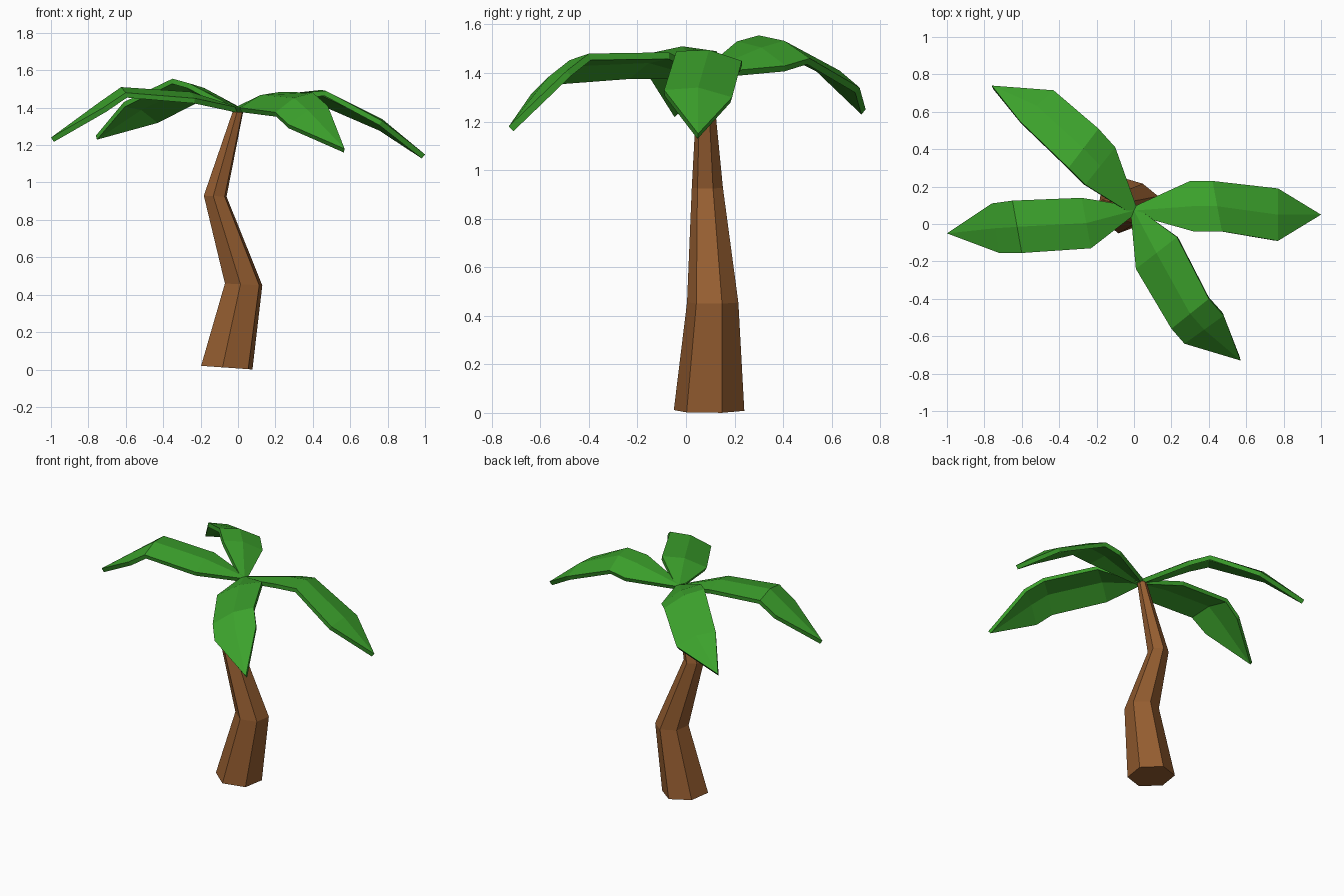
import bpy, bmesh
from math import cos, sin, radians
from mathutils import Vector

if "Cube" in bpy.data.objects:
    bpy.data.objects.remove(bpy.data.objects["Cube"])


def material(name, color):
    m = bpy.data.materials.new(name)
    m.diffuse_color = color
    m.use_nodes = True
    m.node_tree.nodes["Principled BSDF"].inputs["Base Color"].default_value = m.diffuse_color
    return m


def finish(bm, name, mat):
    mesh = bpy.data.meshes.new(name)
    bm.to_mesh(mesh)
    bm.free()
    mesh.materials.append(mat)
    ob = bpy.data.objects.new(name, mesh)
    bpy.context.collection.objects.link(ob)
    return ob


bark = material("bark", (0.30, 0.11, 0.03, 1))
green = material("leaf_green", (0.045, 0.36, 0.025, 1))

# Trunk: six-sided tapering rings along a crooked path (x, y, z, radius, tilt in x)
rings = [(-0.06, 0.095, 0.01, 0.147, -0.07),
         (0.03, 0.11, 0.455, 0.107, -0.05),
         (-0.122, 0.088, 0.927, 0.065, -0.04),
         (0.0, 0.078, 1.38, 0.03, 0.0)]
bm = bmesh.new()
loops = []
for x, y, z, r, tilt in rings:
    loop = []
    for k in range(6):
        a = radians(21 + 60 * k)
        dx, dy = r * cos(a), r * sin(a)
        loop.append(bm.verts.new((x + dx, y + dy, z + tilt * dx)))
    loops.append(loop)
for lo, hi in zip(loops, loops[1:]):
    for k in range(6):
        n = (k + 1) % 6
        bm.faces.new((lo[k], lo[n], hi[n], hi[k]))
bm.faces.new(loops[0][::-1])
bm.faces.new(loops[-1])
finish(bm, "trunk", bark)


# Leaf: two edge rails and a raised midrib between them, closing to a point
def leaf(name, left, right, tip, lift=0.025):
    tip = Vector(tip)
    root = Vector((0, 0.072, 1.40))
    out = (tip - root).normalized()
    side = Vector((-out.y, out.x, 0)).normalized() * 0.022
    left = [root + side] + [Vector(p) for p in left]
    right = [root - side] + [Vector(p) for p in right]
    bm = bmesh.new()
    rows = []
    for i, (l, r) in enumerate(zip(left, right)):
        mid = (l + r) / 2 + Vector((0, 0, lift if i else 0.004))
        rows.append([bm.verts.new(p) for p in (r, mid, l)])
    end = bm.verts.new(tip)
    for a, b in zip(rows, rows[1:]):
        for j in range(2):
            bm.faces.new((a[j], b[j], b[j + 1], a[j + 1]))
    for j in range(2):
        bm.faces.new((rows[-1][j], end, rows[-1][j + 1]))
    ob = finish(bm, name, green)
    s = ob.modifiers.new("thickness", "SOLIDIFY")
    s.thickness = 0.028
    s.offset = -1


leaf("leaf_right",
     [(0.30, 0.23, 1.43), (0.42, 0.23, 1.45), (0.77, 0.19, 1.30)],
     [(0.32, -0.04, 1.48), (0.47, -0.04, 1.49), (0.77, -0.09, 1.33)],
     (1.0, 0.05, 1.15))
leaf("leaf_left",
     [(-0.23, -0.13, 1.45), (-0.60, -0.155, 1.48), (-0.72, -0.155, 1.40)],
     [(-0.28, 0.14, 1.47), (-0.65, 0.125, 1.49), (-0.76, 0.11, 1.41)],
     (-1.0, -0.05, 1.24))
leaf("leaf_back",
     [(-0.26, 0.21, 1.53), (-0.35, 0.30, 1.555), (-0.61, 0.55, 1.43)],
     [(-0.10, 0.41, 1.43), (-0.19, 0.51, 1.46), (-0.43, 0.715, 1.34)],
     (-0.76, 0.74, 1.25))
leaf("leaf_front",
     [(0.23, -0.07, 1.485), (0.40, -0.40, 1.48), (0.48, -0.49, 1.41)],
     [(0.01, -0.24, 1.40), (0.20, -0.56, 1.375), (0.27, -0.64, 1.31)],
     (0.57, -0.73, 1.18))
